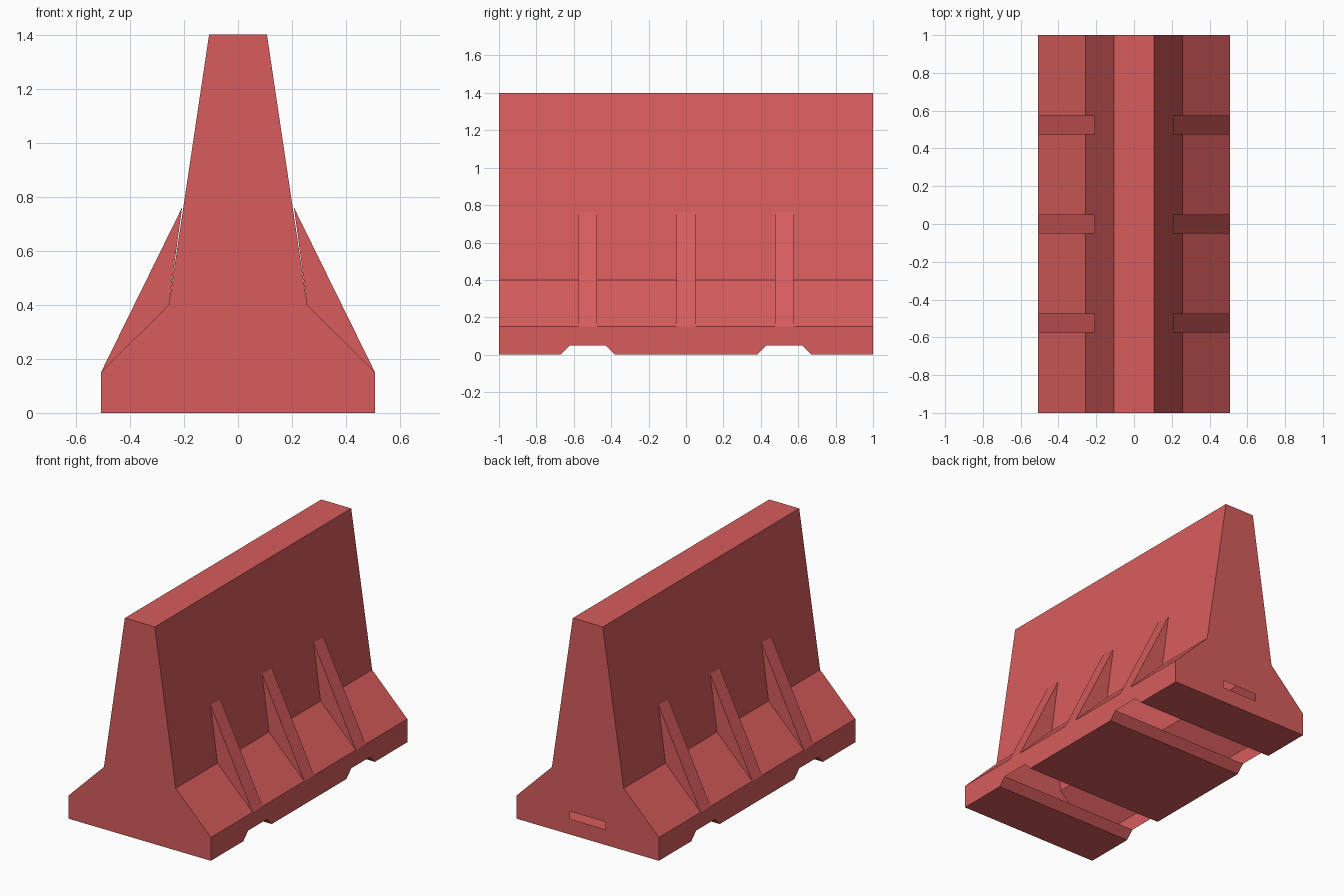
import bpy, bmesh
from mathutils import Vector

cube = bpy.data.objects.get("Cube")
if cube:
    bpy.data.objects.remove(cube, do_unlink=True)

red = bpy.data.materials.new("barrier red")
red.use_nodes = True
colour = (0.68, 0.107, 0.107, 1)
red.diffuse_color = colour
red.node_tree.nodes["Principled BSDF"].inputs["Base Color"].default_value = colour


def finish(name, bm):
    mesh = bpy.data.meshes.new(name)
    bm.to_mesh(mesh)
    bm.free()
    mesh.materials.append(red)
    obj = bpy.data.objects.new(name, mesh)
    bpy.context.collection.objects.link(obj)
    return obj


FOOT, KNEE, CROWN = (0.507, 0.15), (0.256, 0.4), (0.107, 1.4)
RIB_TOP = (0.207, 0.76)

# Hollow barrier shell: cross-sections joined along its length,
# with the underside rising at the two forklift notches
stations = [(-1, 0), (-0.67, 0), (-0.62, 0.05), (-0.43, 0.05), (-0.38, 0)]
stations += [(-y, z) for y, z in reversed(stations)]
bm = bmesh.new()
rings = []
for y, floor in stations:
    half = [(FOOT[0], floor), FOOT, KNEE, CROWN]
    outline = half + [(-x, z) for x, z in reversed(half)]
    rings.append([bm.verts.new((x, y, z)) for x, z in outline])
for a, b in zip(rings, rings[1:]):
    for i in range(len(a)):
        j = (i + 1) % len(a)
        bm.faces.new((a[i], a[j], b[j], b[i]))
bm.faces.new(rings[0])
bm.faces.new(rings[-1])
bmesh.ops.recalc_face_normals(bm, faces=bm.faces[:])

# Slot cut through the back end
cuts = [((x, 0, 0), (1, 0, 0)) for x in (-0.127, 0.127)]
cuts += [((0, 0, z), (0, 0, 1)) for z in (0.1, 0.149)]
for point, normal in cuts:
    end = [f for f in bm.faces if f.normal.y > 0.99]
    geom = set(end)
    for f in end:
        geom.update(f.edges)
        geom.update(f.verts)
    bmesh.ops.bisect_plane(bm, geom=list(geom), dist=1e-5,
                           plane_co=Vector(point), plane_no=Vector(normal))
    bm.normal_update()


def is_opening(f):
    c = f.calc_center_median()
    slot = f.normal.y > 0.99 and abs(c.x) < 0.12 and 0.1 < c.z < 0.149
    notch_roof = f.normal.z < -0.99 and c.z > 0.04
    return slot or notch_roof


bmesh.ops.delete(bm, geom=[f for f in bm.faces if is_opening(f)], context="FACES_ONLY")
finish("barrier_body", bm)

# Triangular bracing ribs on both long sides, open against the body
for side, label in ((1, "left"), (-1, "right")):
    for y, place in ((-0.525, "front"), (0, "middle"), (0.525, "back")):
        bm = bmesh.new()
        near, far = [[bm.verts.new((side * x, y + w, z)) for x, z in (FOOT, RIB_TOP, KNEE)]
                     for w in (-0.05, 0.05)]
        faces = [bm.faces.new(near), bm.faces.new(far[::-1]),
                 bm.faces.new((near[0], far[0], far[1], near[1]))]
        bm.normal_update()
        if faces[2].normal.x * side < 0:
            bmesh.ops.reverse_faces(bm, faces=[faces[2]])
        if faces[0].normal.y > 0:
            bmesh.ops.reverse_faces(bm, faces=faces[:2])
        finish(f"{label}_{place}_rib", bm)
